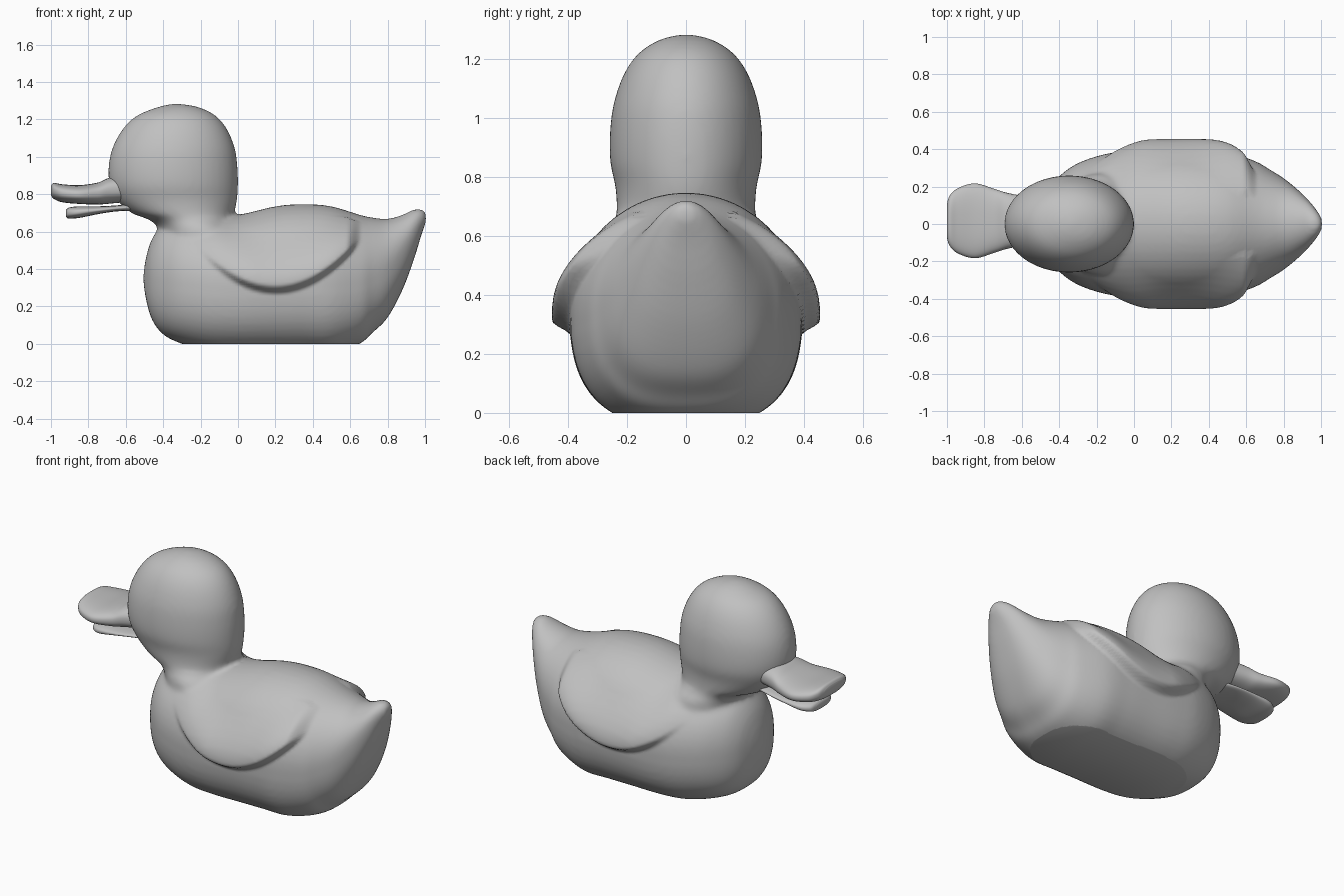
import bpy, bmesh, math
from mathutils import Vector

if "Cube" in bpy.data.objects:
    bpy.data.objects.remove(bpy.data.objects["Cube"])

grey = bpy.data.materials.new("plain_grey")
grey.diffuse_color = (0.53, 0.53, 0.53, 1)
grey.use_nodes = True
grey.node_tree.nodes["Principled BSDF"].inputs["Base Color"].default_value = grey.diffuse_color
N = 48


def power(v, e):
    return math.copysign(abs(v) ** e, v)


def smoothstep(a, b, v):
    t = max(0.0, min(1.0, (v - a) / (b - a)))
    return t * t * (3 - 2 * t)


def spline(rows, steps=6):
    """Catmull-Rom through rows of numbers."""
    out = []
    for i in range(len(rows) - 1):
        p = [Vector(rows[max(0, min(len(rows) - 1, i + k))]) for k in (-1, 0, 1, 2)]
        for s in range(steps):
            t = s / steps
            out.append(0.5 * (2 * p[1] + (p[2] - p[0]) * t
                              + (2 * p[0] - 5 * p[1] + 4 * p[2] - p[3]) * t * t
                              + (3 * p[1] - p[0] - 3 * p[2] + p[3]) * t ** 3))
    return out + [Vector(rows[-1])]


def loft(name, rows, axis, low=2.0, high=2.0, y0=0.0):
    """Rows are (position, min, max, half width) along x or z."""
    bm = bmesh.new()
    rings = []
    for pos, a, b, w in spline(rows):
        ring = []
        for k in range(N):
            t = math.tau * k / N
            c, s = math.cos(t), math.sin(t)
            e = 2 / (high if s > 0 else low)
            y = y0 + w * power(c, e)
            v = (a + b) / 2 + (b - a) / 2 * power(s, e)
            ring.append(bm.verts.new((pos, y, v) if axis == "x" else (v, y, pos)))
        rings.append(ring)
    for r, q in zip(rings, rings[1:]):
        for k in range(N):
            bm.faces.new((r[k], r[(k + 1) % N], q[(k + 1) % N], q[k]))
    bm.faces.new(rings[0])
    bm.faces.new(rings[-1])
    bmesh.ops.recalc_face_normals(bm, faces=bm.faces[:])
    me = bpy.data.meshes.new(name)
    bm.to_mesh(me)
    bm.free()
    me.materials.append(grey)
    ob = bpy.data.objects.new(name, me)
    bpy.context.collection.objects.link(ob)
    return ob


# body from breast to tail
body = loft("body", [
    (-.505, .32, .38, .03), (-.49, .23, .47, .10), (-.46, .13, .56, .18),
    (-.40, .05, .64, .255), (-.30, 0, .68, .325), (-.15, -.04, .69, .375),
    (0, -.05, .69, .39), (.20, -.05, .735, .395), (.35, -.05, .747, .395),
    (.50, -.05, .735, .385), (.65, 0, .69, .335), (.72, .06, .675, .295),
    (.80, .14, .668, .245), (.88, .29, .69, .18), (.94, .45, .718, .12),
    (.98, .58, .72, .07), (1.005, .65, .70, .03)], "x", low=2.6)

# head and neck
head = loft("head", [
    (.42, -.40, .06, .28), (.60, -.42, .01, .265), (.66, -.47, -.025, .24),
    (.70, -.57, -.02, .235), (.77, -.65, -.005, .24), (.85, -.687, 0, .257),
    (.95, -.692, -.003, .258), (1.05, -.67, -.018, .245), (1.15, -.615, -.06, .21),
    (1.22, -.54, -.12, .16), (1.265, -.43, -.21, .09), (1.283, -.35, -.31, .02)], "z")

# blend head and body into one skin
bpy.ops.object.select_all(action="DESELECT")
body.select_set(True)
head.select_set(True)
bpy.context.view_layer.objects.active = body
bpy.ops.object.join()
rm = body.modifiers.new("remesh", "REMESH")
rm.mode, rm.voxel_size = "VOXEL", 0.013
sm = body.modifiers.new("smooth", "SMOOTH")
sm.factor, sm.iterations = 0.5, 12
bpy.ops.object.convert(target="MESH")

# raised folded wings, then the flat base
bm = bmesh.new()
bm.from_mesh(body.data)
for v in bm.verts:
    x, y, z = v.co
    if abs(y) > 0.15 and z < 0.68:
        up = z - (0.262 + 1.3 * (x - 0.2) ** 2)
        lift = (smoothstep(0, .05, up) * (1 - smoothstep(.06, .32, up))
                * smoothstep(-.25, .1, x) * (1 - smoothstep(.58, .66, x)))
        v.co.y += math.copysign(0.06 * lift, y)
cut = bmesh.ops.bisect_plane(bm, geom=bm.verts[:] + bm.edges[:] + bm.faces[:],
                             plane_co=(0, 0, 0), plane_no=(0, 0, -1), clear_outer=True)
bmesh.ops.edgeloop_fill(bm, edges=[e for e in cut["geom_cut"]
                                   if isinstance(e, bmesh.types.BMEdge) and e.is_boundary])
bmesh.ops.recalc_face_normals(bm, faces=bm.faces[:])
bm.to_mesh(body.data)
bm.free()
body.data.materials.clear()
body.data.materials.append(grey)

# open bill
upper = loft("upper_bill", [
    (-1.0, .795, .845, .09), (-.985, .775, .86, .135), (-.94, .757, .853, .175),
    (-.85, .748, .848, .20), (-.75, .745, .862, .172), (-.68, .75, .89, .15),
    (-.58, .76, .90, .13)], "x", low=2.5, high=2.5, y0=0.017)
lower = loft("lower_bill", [
    (-.92, .68, .715, .06), (-.905, .67, .728, .10), (-.85, .673, .735, .13),
    (-.75, .693, .735, .13), (-.65, .708, .74, .12), (-.56, .71, .75, .10)],
    "x", low=2.5, high=2.5, y0=0.01)

for ob in (body, upper, lower):
    bpy.ops.object.select_all(action="DESELECT")
    ob.select_set(True)
    bpy.context.view_layer.objects.active = ob
    bpy.ops.object.shade_smooth_by_angle(angle=math.radians(50))
